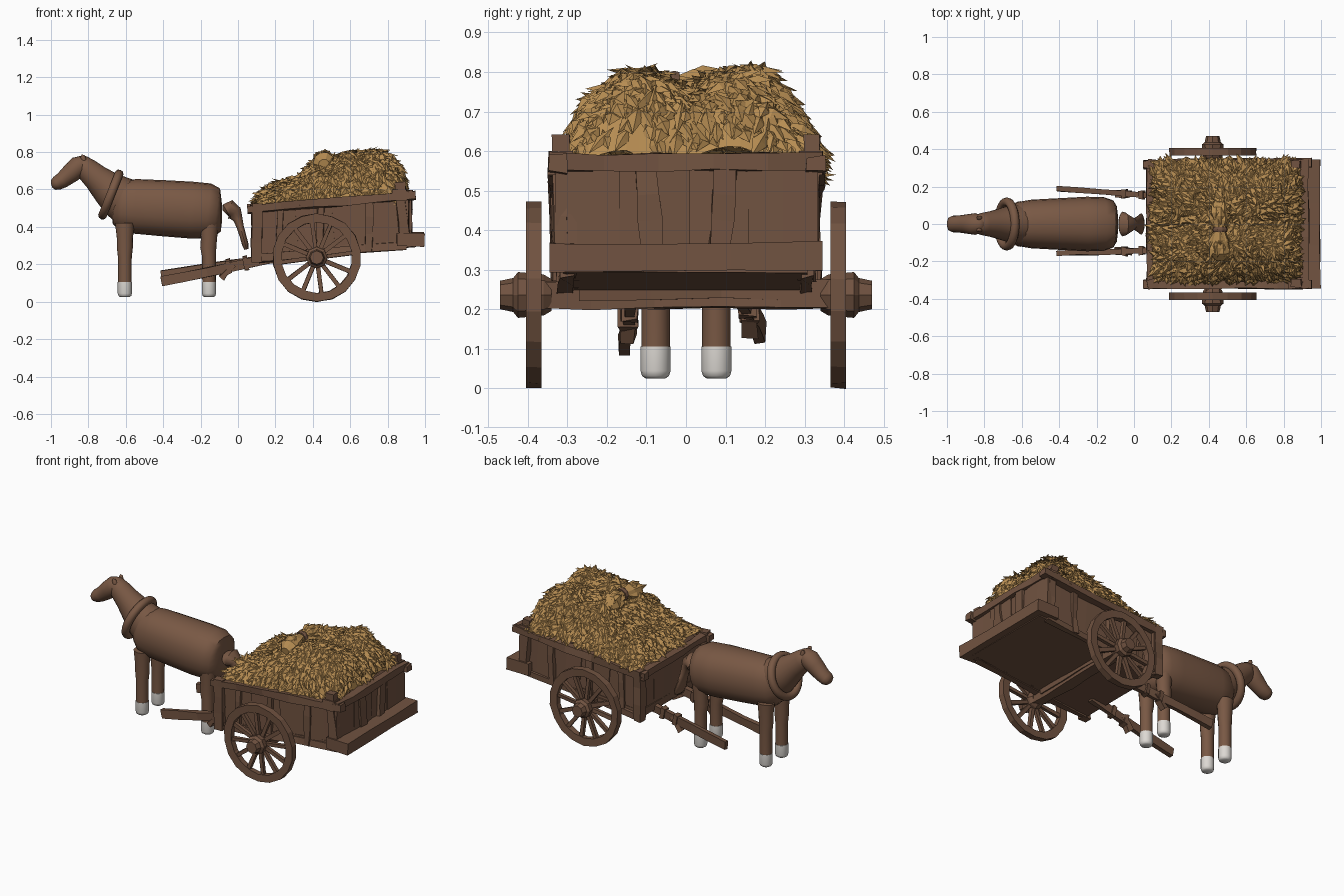
import bpy, bmesh, math, random
from mathutils import Vector as V, noise

if "Cube" in bpy.data.objects:
    bpy.data.objects.remove(bpy.data.objects["Cube"])

random.seed(4)


def material(name, rgb):
    m = bpy.data.materials.new(name)
    m.diffuse_color = (*rgb, 1)
    m.use_nodes = True
    m.node_tree.nodes["Principled BSDF"].inputs["Base Color"].default_value = m.diffuse_color
    return m


WOOD = material("brown wood", (0.165, 0.086, 0.052))
COAT = material("brown coat", (0.19, 0.098, 0.058))
HOOF = material("white hoof", (0.72, 0.69, 0.65))
HAY = material("golden hay", (0.47, 0.265, 0.085))


def finish(name, bm, mat, smooth=False):
    bmesh.ops.recalc_face_normals(bm, faces=bm.faces)
    me = bpy.data.meshes.new(name)
    bm.to_mesh(me)
    bm.free()
    ob = bpy.data.objects.new(name, me)
    bpy.context.collection.objects.link(ob)
    me.materials.append(mat)
    if smooth:
        bpy.ops.object.select_all(action='DESELECT')
        bpy.context.view_layer.objects.active = ob
        ob.select_set(True)
        bpy.ops.object.shade_smooth_by_angle(angle=math.radians(50))
    return ob


def skin_rings(bm, rings, closed=False):
    rs = [[bm.verts.new(p) for p in r] for r in rings]
    n = len(rs[0])
    for i in range(len(rs) if closed else len(rs) - 1):
        a, b = rs[i], rs[(i + 1) % len(rs)]
        for k in range(n):
            bm.faces.new((a[k], a[(k + 1) % n], b[(k + 1) % n], b[k]))
    if not closed:
        bm.faces.new(rs[0])
        bm.faces.new(rs[-1])


def loft(bm, secs, ref=(0, 1, 0), n=20, power=1.0):
    """secs: (centre, radius along ref, radius across ref)"""
    ref, rings = V(ref), []
    for i, (c, ra, rb) in enumerate(secs):
        t = V(secs[min(i + 1, len(secs) - 1)][0]) - V(secs[max(i - 1, 0)][0])
        u = ref.cross(t).normalized()
        ring = []
        for k in range(n):
            ca, sa = math.cos(math.tau * k / n), math.sin(math.tau * k / n)
            ca, sa = [math.copysign(abs(q) ** power, q) for q in (ca, sa)]
            ring.append(V(c) + ref * ca * ra + u * sa * rb)
        rings.append(ring)
    skin_rings(bm, rings)


def beam(bm, p0, p1, w, h, jit=0.006, segs=3):
    """rough-hewn plank from p0 to p1"""
    p0, p1 = V(p0), V(p1)
    t = (p1 - p0).normalized()
    s = t.cross(V((0, 1, 0) if abs(t.z) > 0.8 else (0, 0, 1))).normalized()
    u = s.cross(t)
    rings = []
    for i in range(segs + 1):
        c = p0.lerp(p1, i / segs)
        rings.append([c + s * (a * w / 2 + random.uniform(-jit, jit)) + u * (b * h / 2 + random.uniform(-jit, jit))
                      for a, b in ((-1, -1), (1, -1), (1, 1), (-1, 1))])
    skin_rings(bm, rings)


def lerp_table(tab, x):
    for (x0, z0), (x1, z1) in zip(tab, tab[1:]):
        if x <= x1:
            return z0 + (z1 - z0) * max(0, x - x0) / (x1 - x0)
    return tab[-1][1]


# ---- horse ----
bm = bmesh.new()
loft(bm, [((x, 0, z), a, b) for x, z, a, b in (
    (-0.675, 0.52, 0.04, 0.05), (-0.66, 0.52, 0.09, 0.105), (-0.62, 0.515, 0.118, 0.135), (-0.55, 0.51, 0.13, 0.146),
    (-0.40, 0.50, 0.138, 0.150), (-0.25, 0.49, 0.146, 0.152), (-0.16, 0.485, 0.143, 0.148),
    (-0.115, 0.475, 0.128, 0.132), (-0.092, 0.475, 0.095, 0.1), (-0.085, 0.475, 0.04, 0.04))], power=0.9)
finish("horse_body", bm, COAT, True)

bm = bmesh.new()
loft(bm, [((x, 0, z), a, b) for x, z, a, b in (
    (-0.56, 0.50, 0.10, 0.12), (-0.64, 0.565, 0.105, 0.115), (-0.70, 0.61, 0.088, 0.092), (-0.76, 0.665, 0.07, 0.072),
    (-0.81, 0.71, 0.06, 0.062), (-0.84, 0.742, 0.048, 0.048), (-0.855, 0.757, 0.02, 0.02))])
finish("horse_neck", bm, COAT, True)

bm = bmesh.new()
loft(bm, [((x, 0, z), a, b) for x, z, a, b in (
    (-0.795, 0.757, 0.02, 0.02), (-0.81, 0.75, 0.042, 0.038), (-0.85, 0.725, 0.058, 0.056), (-0.89, 0.69, 0.052, 0.053),
    (-0.94, 0.649, 0.045, 0.043), (-0.97, 0.633, 0.044, 0.038), (-0.988, 0.624, 0.035, 0.028),
    (-0.997, 0.621, 0.014, 0.012))])
finish("horse_head", bm, COAT, True)

bm = bmesh.new()
for s in (-1, 1):
    loft(bm, [((-0.825, s * 0.03, 0.755), 0.014, 0.016), ((-0.83, s * 0.033, 0.778), 0.011, 0.012),
              ((-0.835, s * 0.035, 0.786), 0.003, 0.003)], n=8)
finish("horse_ears", bm, COAT, True)

# tail leaving the rump and hanging down
bm = bmesh.new()
loft(bm, [((x, 0, z), a, b) for x, z, a, b in (
    (-0.07, 0.475, 0.05, 0.02), (-0.06, 0.485, 0.066, 0.042), (-0.042, 0.492, 0.06, 0.054),
    (-0.018, 0.475, 0.038, 0.042), (0.0, 0.44, 0.03, 0.026), (0.012, 0.40, 0.036, 0.02),
    (0.027, 0.35, 0.048, 0.018), (0.038, 0.31, 0.058, 0.018), (0.045, 0.28, 0.045, 0.012))], n=14)
finish("horse_tail", bm, COAT, True)

# neck collar
bm = bmesh.new()
ax, up, c0 = V((-0.93, 0, 0.37)), V((0.37, 0, 0.93)), V((-0.68, 0, 0.573))
rings = []
for i in range(32):
    a = math.tau * i / 32
    d = V((0, 1, 0)) * math.cos(a) + up * math.sin(a)
    rings.append([c0 + d * (0.118 + 0.024 * math.cos(b)) + ax * 0.024 * math.sin(b)
                  for b in [math.tau * k / 10 for k in range(10)]])
skin_rings(bm, rings, True)
finish("horse_collar", bm, COAT, True)

# legs and hooves
for side, s in (("left", -1), ("right", 1)):
    for end, x in (("front", -0.605), ("rear", -0.155)):
        y, back = s * 0.077, end == "rear"
        bm = bmesh.new()
        loft(bm, [((x, y, 0.10), 0.036, 0.036), ((x, y, 0.24), 0.036, 0.037),
                  ((x - 0.004 * back, y, 0.29), 0.038, 0.043), ((x, y, 0.34), 0.04, 0.043),
                  ((x, y, 0.42), 0.045, 0.052)], n=16)
        finish(f"{end}_{side}_leg", bm, COAT, True)
        bm = bmesh.new()
        loft(bm, [((x, y, 0.025), 0.025, 0.025), ((x, y, 0.031), 0.034, 0.034), ((x, y, 0.044), 0.038, 0.038),
                  ((x, y, 0.106), 0.038, 0.038)], n=16)
        finish(f"{end}_{side}_hoof", bm, HOOF, True)


# ---- cart bed ----
def floor_z(x):
    return 0.215 + (x - 0.1) * 0.09


def rail_z(x):
    return 0.495 + (x - 0.05) * 0.08


bm = bmesh.new()
beam(bm, (0.10, 0, floor_z(0.10) + 0.025), (0.95, 0, floor_z(0.95) + 0.025), 0.62, 0.045, 0.003)
beam(bm, (0.92, -0.345, 0.33), (0.92, 0.345, 0.335), 0.15, 0.07, 0.005)
finish("bed_floor", bm, WOOD)

bm = bmesh.new()
for s in (-1, 1):
    for k in range(4):
        x0, x1 = 0.12 + 0.195 * k, 0.12 + 0.195 * (k + 1)
        zm = [(floor_z(x) + rail_z(x)) / 2 for x in (x0, x1)]
        beam(bm, (x0, s * 0.297, zm[0]), (x1 + 0.01, s * 0.29, zm[1]), 0.03, 0.27, 0.004, 2)
finish("side_boards", bm, WOOD)

bm = bmesh.new()
for k in range(4):
    y0 = -0.33 + 0.162 * k
    beam(bm, (0.895 + 0.008 * (k % 2), y0, 0.45), (0.9, y0 + 0.178, 0.45), 0.03, 0.215, 0.004, 2)
    beam(bm, (0.115, y0, 0.36), (0.115, y0 + 0.178, 0.36), 0.03, 0.27, 0.004, 2)
finish("end_boards", bm, WOOD)

bm = bmesh.new()
for s in (-1, 1):
    beam(bm, (0.05, s * 0.32, rail_z(0.05)), (0.95, s * 0.328, rail_z(0.95)), 0.045, 0.042, segs=5)
    beam(bm, (0.11, s * 0.305, floor_z(0.1) + 0.015), (0.90, s * 0.305, floor_z(0.9) + 0.015), 0.035, 0.04)
beam(bm, (0.91, -0.345, 0.572), (0.91, 0.345, 0.572), 0.045, 0.042, segs=5)
beam(bm, (0.09, -0.33, 0.495), (0.09, 0.34, 0.495), 0.045, 0.04, segs=5)
finish("top_rails", bm, WOOD)

bm = bmesh.new()
for s in (-1, 1):
    # corner posts, side battens, tailgate straps
    beam(bm, (0.10, s * 0.315, 0.21), (0.10, s * 0.32, 0.525), 0.055, 0.05)
    beam(bm, (0.89, s * 0.315, 0.33), (0.865, s * 0.318, 0.64), 0.05, 0.04)
    beam(bm, (0.865, s * 0.318, 0.54), (0.865, s * 0.318, 0.60), 0.075, 0.055, segs=1)
    for x in (0.22, 0.44, 0.70):
        beam(bm, (x, s * 0.31, floor_z(x)), (x + 0.005, s * 0.31, rail_z(x)), 0.035, 0.03)
    beam(bm, (0.918, s * 0.085, 0.36), (0.918, s * 0.10, 0.555), 0.025, 0.055)
finish("posts_and_battens", bm, WOOD)

# shafts with lashings
bm = bmesh.new()
for s, y0, z0 in ((-1, -0.155, 0.108), (1, 0.19, 0.14)):
    p0, p1 = V((-0.41, y0, z0)), V((0.20, s * 0.14, 0.235))
    beam(bm, p0, p1, 0.028, 0.05, 0.004, 5)
    for t in (0.57, 0.72):
        q = p0.lerp(p1, t)
        beam(bm, q, q + V((0.025, 0, 0.005)), 0.045, 0.065, 0.005, 1)
    q = p0.lerp(p1, 0.6)
    beam(bm, q + V((-0.045, 0, -0.06)), q + V((0.02, 0, 0.015)), 0.035, 0.03, segs=2)
finish("shafts", bm, WOOD)

# axle and bolster
bm = bmesh.new()
beam(bm, (0.42, -0.40, 0.237), (0.42, 0.40, 0.237), 0.07, 0.07, segs=5)
beam(bm, (0.42, -0.27, 0.25), (0.42, 0.27, 0.25), 0.09, 0.05)
finish("axle", bm, WOOD)

# wheels
for side, s in (("left", -1), ("right", 1)):
    c = V((0.421, s * 0.385, 0.236))
    bm = bmesh.new()
    rings = []
    for i in range(18):
        a = math.tau * (i + 0.5) / 18
        d = V((math.cos(a), 0, math.sin(a)))
        rings.append([c + d * (r + random.uniform(-0.003, 0.003)) + V((0, y, 0))
                      for r, y in ((0.236, -0.02), (0.236, 0.02), (0.19, 0.018), (0.19, -0.018))])
    skin_rings(bm, rings, True)
    for i in range(12):
        a = math.tau * i / 12 + 0.13
        d = V((math.cos(a), 0, math.sin(a)))
        beam(bm, c + d * 0.04, c + d * 0.2, 0.022, 0.022, 0.002, 1)
    loft(bm, [((c.x, s * y, 0.236), r, r) for y, r in
              ((0.34, 0.04), (0.36, 0.052), (0.425, 0.058), (0.437, 0.043), (0.47, 0.036))], ref=(1, 0, 0), n=8)
    finish(f"{side}_wheel", bm, WOOD)

# ---- hay ----
TOPS = ((0.09, 0.54), (0.15, 0.59), (0.25, 0.61), (0.33, 0.66), (0.40, 0.73), (0.48, 0.75), (0.6, 0.775),
        (0.7, 0.80), (0.8, 0.78), (0.86, 0.72), (0.90, 0.57))
ACROSS = ((-0.315, 0.05), (-0.29, 0.4), (-0.25, 0.74), (-0.15, 0.97), (-0.06, 0.93), (0, 0.84), (0.06, 0.94),
          (0.15, 1), (0.2, 0.92), (0.25, 0.75), (0.3, 0.52), (0.36, 0.15))


def hay_z(x, y):
    f = lerp_table(ACROSS, y)
    bump = 0.045 * noise.noise(V((x * 9, y * 9, 2.3))) * f
    return 0.50 + (lerp_table(TOPS, x) - 0.50) * f + bump


bm = bmesh.new()
N = 20
grid = [[bm.verts.new((x, y, hay_z(x, y) - 0.01)) for y in [-0.31 + 0.64 * j / N for j in range(N + 1)]]
        for x in [0.1 + 0.79 * i / N for i in range(N + 1)]]
for i in range(N):
    for j in range(N):
        bm.faces.new((grid[i][j], grid[i + 1][j], grid[i + 1][j + 1], grid[i][j + 1]))
finish("hay_mound", bm, HAY)


def blade(bm, p, d, nrm, length, width):
    """folded pointed straw leaf"""
    s = d.cross(nrm).normalized() * width / 2
    mid = p + d * length * 0.5
    a, b, e, l, r = [bm.verts.new(q) for q in (p, mid + nrm * width * 0.35, p + d * length, mid + s, mid - s)]
    for f in ((a, l, b), (l, e, b), (a, b, r), (b, e, r)):
        bm.faces.new(f)


bm = bmesh.new()
for _ in range(2600):
    x, y = random.uniform(0.10, 0.885), random.uniform(-0.305, 0.335)
    # keep the corners of the load rounded
    if (abs(x - 0.49) / 0.42) ** 5 + (abs(y - 0.015) / 0.36) ** 5 > 1:
        continue
    e = 0.02
    gx, gy = [(hay_z(x + a, y + b) - hay_z(x - a, y - b)) / (2 * e) for a, b in ((e, 0), (0, e))]
    nrm = V((-gx, -gy, 1)).normalized()
    out = V((x - 0.53, y, 0)).normalized() * 0.4 + V((-gx, -gy, 0)) * 0.8
    out += V((random.uniform(-0.7, 0.7), random.uniform(-0.7, 0.7), 0))
    d = out - nrm * out.dot(nrm)
    d = (d.normalized() + nrm * random.uniform(0.0, 0.7)).normalized()
    n2 = (nrm - d * nrm.dot(d)).normalized()
    L = random.uniform(0.055, 0.105)
    p = V((x, y, hay_z(x, y))) - d * L * 0.5 + nrm * random.uniform(-0.012, 0.012)
    blade(bm, p, d, n2, L, random.uniform(0.028, 0.045))
finish("hay_blades", bm, HAY)

# tied sheaf lying on top
bm = bmesh.new()
c = V((0.46, -0.03, 0.765))
loft(bm, [(c + V((0, y, -abs(y) * 0.2)), r, r) for y, r in
          ((-0.16, 0.03), (-0.12, 0.06), (-0.06, 0.05), (0, 0.026), (0.06, 0.05), (0.11, 0.06), (0.15, 0.03))],
     ref=(1, 0, 0), n=10)
for s in (-1, 1):
    for i in range(36):
        a = random.uniform(0, math.tau)
        rad = V((math.cos(a), 0, math.sin(a)))
        d = (V((0, s, -0.2)) + rad * random.uniform(0.1, 0.35)).normalized()
        n2 = (rad - d * rad.dot(d)).normalized()
        blade(bm, c + rad * 0.028 + d * random.uniform(0, 0.06), d, n2, random.uniform(0.08, 0.13), 0.045)
finish("hay_sheaf", bm, HAY)
bm = bmesh.new()
loft(bm, [(c + V((0, y, 0)), r, r) for y, r in ((-0.014, 0.036), (0, 0.04), (0.014, 0.036))], ref=(1, 0, 0), n=10)
finish("sheaf_tie", bm, WOOD)
